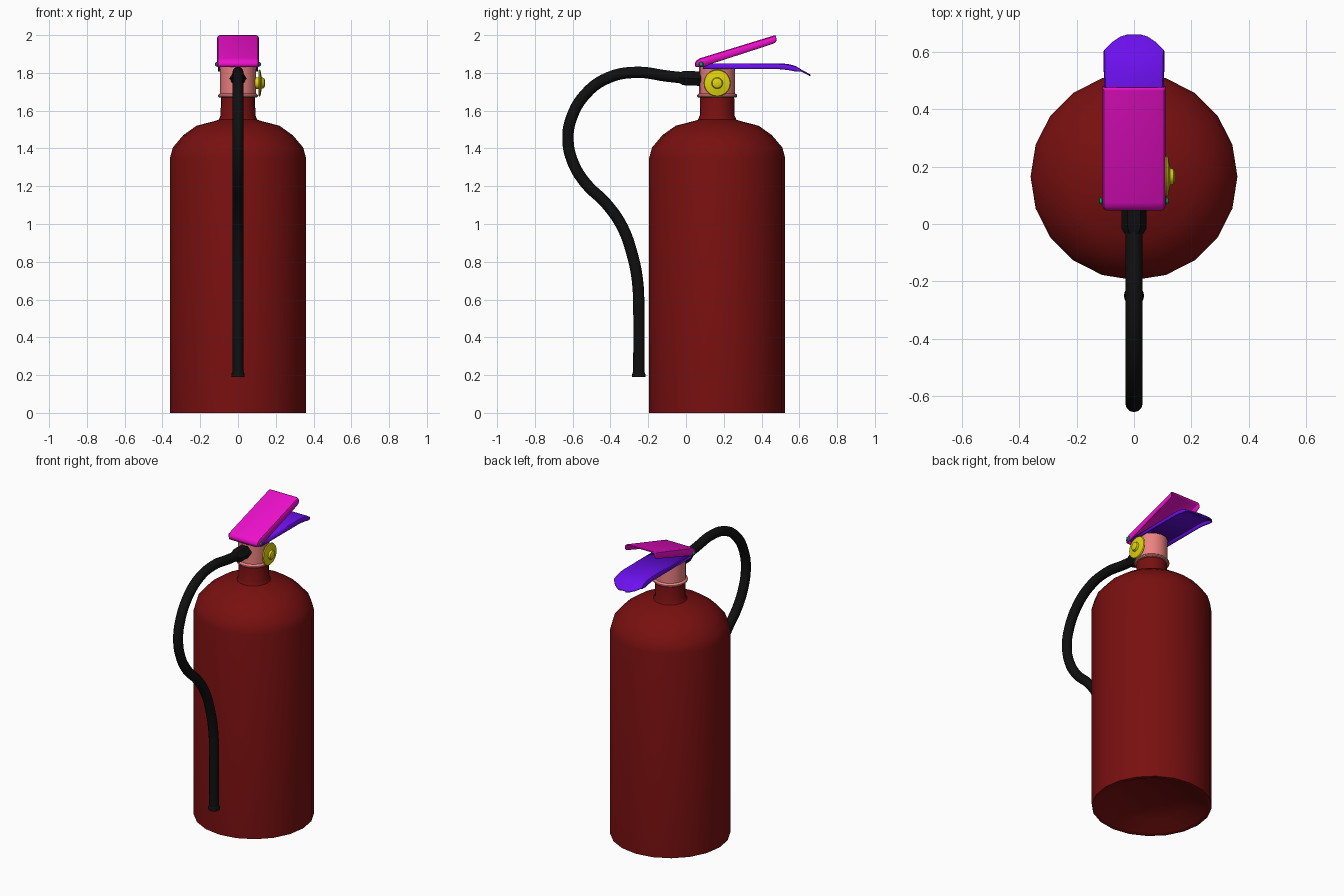
import bpy, bmesh, math
from mathutils import Vector

if "Cube" in bpy.data.objects:
    bpy.data.objects.remove(bpy.data.objects["Cube"])

CY = 0.165  # y of the tank axis


def material(name, rgb):
    m = bpy.data.materials.new(name)
    m.diffuse_color = (*rgb, 1)
    m.use_nodes = True
    m.node_tree.nodes["Principled BSDF"].inputs["Base Color"].default_value = m.diffuse_color
    return m


RED = material("red", (0.19, 0.005, 0.005))
SALMON = material("salmon", (0.85, 0.22, 0.22))
YELLOW = material("yellow", (0.75, 0.65, 0.005))
MAGENTA = material("magenta", (0.85, 0.005, 0.6))
PURPLE = material("purple", (0.15, 0.005, 0.85))
GREEN = material("green", (0.0, 0.4, 0.1))
BLACK = material("black", (0.005, 0.005, 0.005))


def finish(ob, mat, angle=35):
    ob.data.materials.clear()
    ob.data.materials.append(mat)
    bpy.ops.object.select_all(action='DESELECT')
    ob.select_set(True)
    bpy.context.view_layer.objects.active = ob
    bpy.ops.object.shade_smooth_by_angle(angle=math.radians(angle))
    return ob


def to_object(name, bm):
    me = bpy.data.meshes.new(name)
    bm.to_mesh(me)
    bm.free()
    ob = bpy.data.objects.new(name, me)
    bpy.context.collection.objects.link(ob)
    return ob


def lathe(name, profile, centre, mat, axis=(0, 0, 1), sides=20, angle=35):
    """Turn (radius, height) points around an axis through centre."""
    bm = bmesh.new()
    q = Vector((0, 0, 1)).rotation_difference(Vector(axis))
    rings = []
    for r, h in profile:
        n = 1 if r == 0 else sides
        rings.append([bm.verts.new(Vector(centre) + q @ Vector(
            (r * math.cos(2 * math.pi * i / sides), r * math.sin(2 * math.pi * i / sides), h)))
            for i in range(n)])
    for a, b in zip(rings, rings[1:]):
        for i in range(sides):
            j = (i + 1) % sides
            quad = [a[i % len(a)], a[j % len(a)], b[j % len(b)], b[i % len(b)]]
            bm.faces.new(list(dict.fromkeys(quad)))
    bmesh.ops.recalc_face_normals(bm, faces=bm.faces)
    return finish(to_object(name, bm), mat, angle)


def channel(name, stations, mat, thickness=0.007):
    """Folded sheet: each station is top y, top z, flange y, flange z, half width."""
    bm = bmesh.new()
    rows = []
    for ty, tz, by, bz, w in stations:
        top, bot = Vector((0, ty, tz)), Vector((0, by, bz))
        r = min(0.014, 0.45 * (top - bot).length)
        d = (bot - top).normalized() * r
        half = [bot + Vector((w, 0, 0)), top + d + Vector((w, 0, 0)),
                top + d * 0.3 + Vector((w - r * 0.3, 0, 0)), top + Vector((w - r, 0, 0))]
        mirror = [Vector((-p.x, p.y, p.z)) for p in reversed(half)]
        rows.append([bm.verts.new(p) for p in half + mirror])
    for a, b in zip(rows, rows[1:]):
        for i in range(len(a) - 1):
            bm.faces.new((a[i], b[i], b[i + 1], a[i + 1]))
    ob = to_object(name, bm)
    mod = ob.modifiers.new("sheet", 'SOLIDIFY')
    mod.thickness = thickness
    mod.offset = 0
    return finish(ob, mat, 40)


# tank with rounded shoulder, neck and hollow underside
lathe("tank", [(0, 0.08), (0.12, 0.075), (0.24, 0.05), (0.33, 0.005), (0.345, 0), (0.36, 0),
               (0.36, 1.35), (0.345, 1.405), (0.29, 1.47), (0.22, 1.52), (0.12, 1.546),
               (0.102, 1.552), (0.092, 1.575), (0.09, 1.69), (0, 1.69)], (0, CY, 0), RED)

# valve body with flange
lathe("valve_body", [(0, 1.67), (0.1, 1.67), (0.106, 1.675), (0.106, 1.683), (0.095, 1.692),
                     (0.095, 1.835), (0, 1.835)], (0, CY, 0), SALMON)

# pressure gauge on the right side
lathe("gauge", [(0, 0.08), (0.03, 0.08), (0.03, 0.108), (0.068, 0.108), (0.072, 0.113),
                (0.068, 0.119), (0.03, 0.126), (0.026, 0.138), (0.018, 0.142), (0, 0.142)],
      (0, CY, 1.746), YELLOW, (1, 0, 0))

# squeeze lever above, carry handle below
channel("squeeze_lever", [
    (0.053, 1.832, 0.085, 1.832, 0.105), (0.05, 1.85, 0.1, 1.834, 0.107),
    (0.058, 1.864, 0.112, 1.838, 0.107), (0.075, 1.874, 0.125, 1.845, 0.107),
    (0.445, 1.988, 0.452, 1.951, 0.107), (0.465, 1.994, 0.473, 1.96, 0.107),
    (0.475, 1.997, 0.48, 1.972, 0.107)], MAGENTA)
channel("carry_handle", [
    (0.09, 1.847, 0.09, 1.82, 0.1), (0.49, 1.847, 0.49, 1.82, 0.101),
    (0.54, 1.844, 0.54, 1.815, 0.102), (0.58, 1.833, 0.575, 1.808, 0.102),
    (0.604, 1.818, 0.601, 1.808, 0.102), (0.612, 1.812, 0.611, 1.807, 0.092),
    (0.63, 1.803, 0.629, 1.798, 0.075), (0.65, 1.793, 0.649, 1.788, 0.045),
    (0.657, 1.789, 0.656, 1.784, 0.02)], PURPLE)

# hinge pin with domed heads
lathe("hinge_pin", [(0, -0.122), (0.009, -0.12), (0.013, -0.112), (0.006, -0.11),
                    (0.006, 0.11), (0.013, 0.112), (0.009, 0.12), (0, 0.122)],
      (0, 0.08, 1.846), GREEN, (1, 0, 0), 12)

# hose through a few points
path = [(0.04, 1.768), (-0.1, 1.783), (-0.26, 1.803), (-0.41, 1.775), (-0.53, 1.69),
        (-0.607, 1.56), (-0.625, 1.45), (-0.602, 1.335), (-0.535, 1.22), (-0.42, 1.105),
        (-0.34, 0.99), (-0.285, 0.84), (-0.257, 0.7), (-0.25, 0.56), (-0.25, 0.2)]
cu = bpy.data.curves.new("hose", 'CURVE')
cu.dimensions = '3D'
cu.bevel_depth = 0.03
cu.bevel_resolution = 4
cu.resolution_u = 5
cu.use_fill_caps = True
sp = cu.splines.new('BEZIER')
sp.bezier_points.add(len(path) - 1)
for bp, (y, z) in zip(sp.bezier_points, path):
    bp.co = (0, y, z)
    bp.handle_left_type = bp.handle_right_type = 'AUTO'
hose = bpy.data.objects.new("hose", cu)
bpy.context.collection.objects.link(hose)
bpy.ops.object.select_all(action='DESELECT')
hose.select_set(True)
bpy.context.view_layer.objects.active = hose
bpy.ops.object.convert(target='MESH')
finish(bpy.context.object, BLACK)

# six-sided hose fitting and nozzle tip
lathe("hose_fitting", [(0, -0.02), (0.044, -0.02), (0.044, 0.075), (0.032, 0.095), (0, 0.095)],
      (0, 0.06, 1.77), BLACK, (0, -1, 0.04), 6)
lathe("nozzle_tip", [(0, 0.19), (0.035, 0.19), (0.035, 0.205), (0.03, 0.218), (0, 0.218)],
      (0, -0.25, 0), BLACK)
